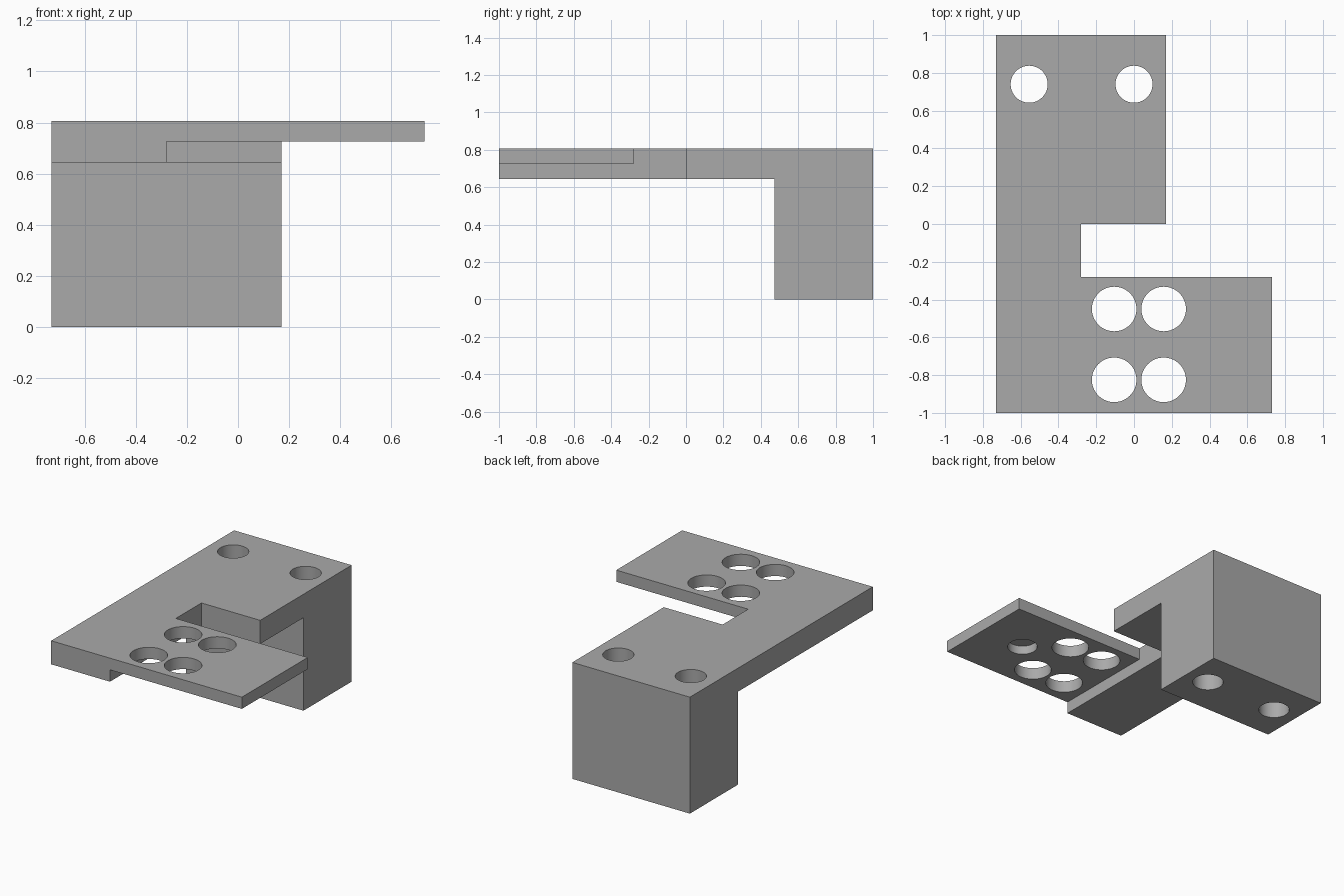
import bpy
import bmesh
from math import radians
from mathutils import Matrix, Vector

cube = bpy.data.objects.get("Cube")
if cube:
    bpy.data.objects.remove(cube, do_unlink=True)

TOP, ARM_Z, THIN_Z = 0.806, 0.643, 0.725   # top face, underside of arm, underside of thin tongue
ARM_X, TONGUE_Y = -0.28, -0.28             # inner side of arm, rear edge of tongue

grey = bpy.data.materials.new("plain_grey")
grey.use_nodes = True
colour = (0.4, 0.4, 0.4, 1)
grey.diffuse_color = colour
grey.node_tree.nodes["Principled BSDF"].inputs["Base Color"].default_value = colour


def finish(name, bm):
    bmesh.ops.recalc_face_normals(bm, faces=bm.faces)
    mesh = bpy.data.meshes.new(name)
    bm.to_mesh(mesh)
    bm.free()
    mesh.materials.append(grey)
    obj = bpy.data.objects.new(name, mesh)
    bpy.context.collection.objects.link(obj)
    return obj


def prism(name, outline, z0, z1):
    bm = bmesh.new()
    face = bm.faces.new([bm.verts.new((x, y, z0)) for x, y in outline])
    side = bmesh.ops.extrude_face_region(bm, geom=[face])
    verts = [v for v in side["geom"] if isinstance(v, bmesh.types.BMVert)]
    bmesh.ops.translate(bm, verts=verts, vec=(0, 0, z1 - z0))
    return finish(name, bm)


def box(name, x0, x1, y0, y1, z0, z1):
    return prism(name, [(x0, y0), (x1, y0), (x1, y1), (x0, y1)], z0, z1)


def drill(name, x, y, radius, z0, z1):
    bm = bmesh.new()
    bmesh.ops.create_cone(bm, cap_ends=True, segments=64, radius1=radius, radius2=radius,
                          depth=z1 - z0, matrix=Matrix.Translation(Vector((x, y, (z0 + z1) / 2))))
    return finish(name, bm)


def cut(target, cutter):
    cutter.hide_render = True
    mod = target.modifiers.new(cutter.name, "BOOLEAN")
    mod.operation, mod.solver, mod.object = "DIFFERENCE", "EXACT", cutter
    bpy.context.view_layer.objects.active = target
    bpy.ops.object.modifier_apply(modifier=mod.name)
    bpy.data.objects.remove(cutter, do_unlink=True)


# Bracket: plan outline with the side notch, extruded to full height
bracket = prism("mounting_bracket", [
    (-0.73, -1), (0.73, -1), (0.73, TONGUE_Y), (ARM_X, TONGUE_Y),
    (ARM_X, 0), (0.17, 0), (0.17, 1), (-0.73, 1)], 0, TOP)

# Clear the space under the arm, then thin the tongue from below
cut(bracket, box("under_arm_cutter", -1, 1, -1.2, 0.473, -0.2, ARM_Z))
cut(bracket, box("under_tongue_cutter", ARM_X, 1, -1.2, TONGUE_Y + 0.1, 0.4, THIN_Z))

# Two bolt holes through the rear block
for x in (-0.555, 0.0):
    cut(bracket, drill("bolt_hole_cutter", x, 0.74, 0.098, -0.2, 1))

# Four large holes through the tongue
for x in (-0.105, 0.157):
    for y in (-0.45, -0.825):
        cut(bracket, drill("tongue_hole_cutter", x, y, 0.118, 0.4, 1))

# Blind pocket in the underside of the tongue
cut(bracket, drill("blind_pocket_cutter", 0.4, -0.64, 0.095, 0.4, THIN_Z + 0.06))

bpy.ops.object.select_all(action="DESELECT")
bracket.select_set(True)
bpy.context.view_layer.objects.active = bracket
bpy.ops.object.shade_smooth_by_angle(angle=radians(30))
